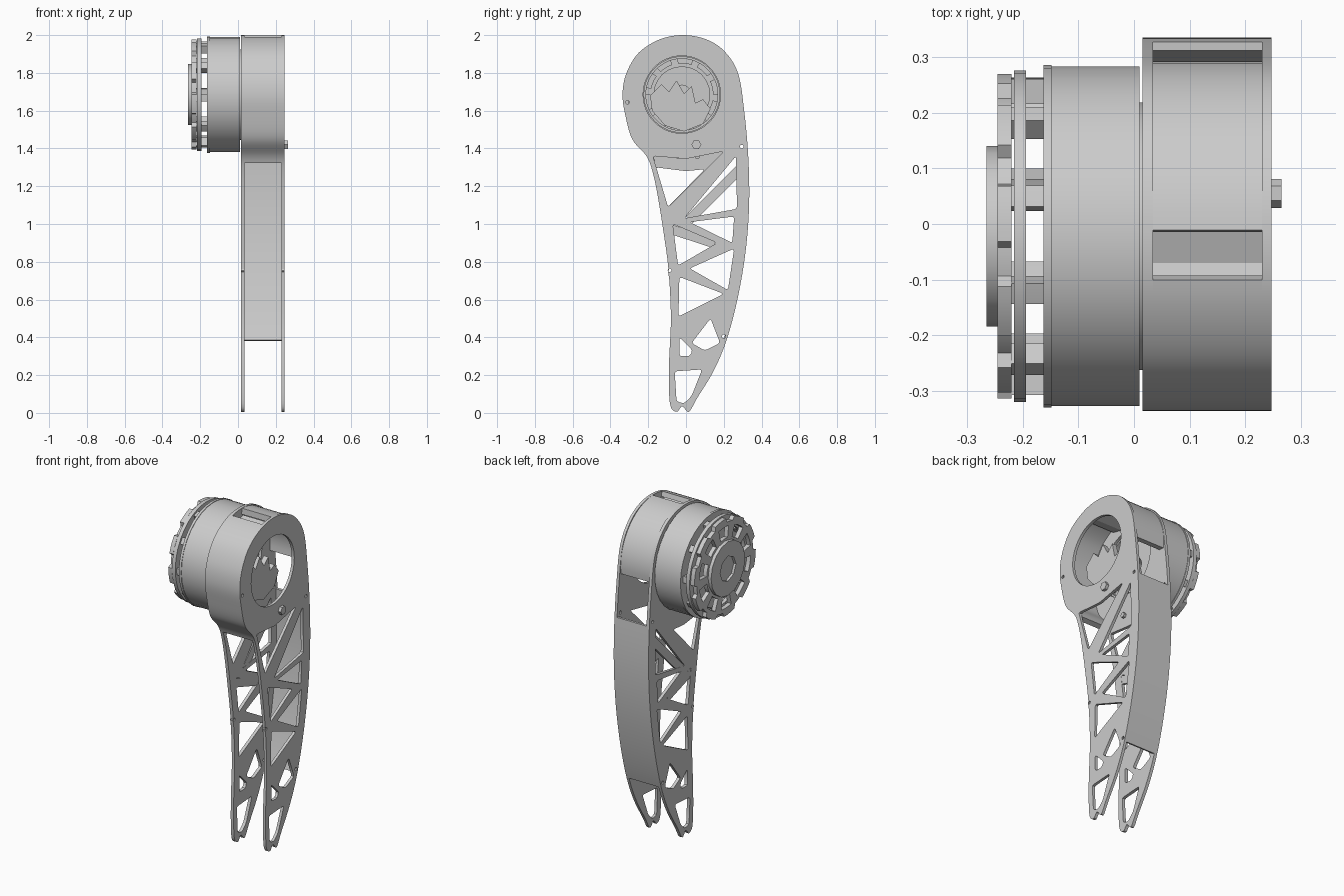
import bpy, math
from mathutils import Vector

cube = bpy.data.objects.get("Cube")
if cube:
    bpy.data.objects.remove(cube, do_unlink=True)

grey = bpy.data.materials.new("satin grey")
grey.use_nodes = True
grey.diffuse_color = (0.6, 0.6, 0.6, 1)
grey.node_tree.nodes["Principled BSDF"].inputs["Base Color"].default_value = (0.6, 0.6, 0.6, 1)

AXIS = (-0.022, 1.685)   # motor axis in (y, z)


def slab(name, x0, x1, loops):
    """Extrude closed (y, z) loops along x; inner loops become holes."""
    curve = bpy.data.curves.new(name, 'CURVE')
    curve.dimensions = '2D'
    curve.fill_mode = 'BOTH'
    curve.extrude = (x1 - x0) / 2
    for loop in loops:
        spline = curve.splines.new('POLY')
        spline.points.add(len(loop) - 1)
        for point, (y, z) in zip(spline.points, loop):
            point.co = (y, z, 0, 1)
        spline.use_cyclic_u = True
    temp = bpy.data.objects.new(name + " curve", curve)
    bpy.context.collection.objects.link(temp)
    graph = bpy.context.evaluated_depsgraph_get()
    mesh = bpy.data.meshes.new_from_object(temp.evaluated_get(graph))
    bpy.data.objects.remove(temp, do_unlink=True)
    mesh.name = name
    mesh.materials.clear()
    mesh.materials.append(grey)
    mesh.shade_smooth()
    mesh.set_sharp_from_angle(angle=math.radians(30))
    obj = bpy.data.objects.new(name, mesh)
    obj.location.x = (x0 + x1) / 2
    obj.rotation_euler = (math.pi / 2, 0, math.pi / 2)
    bpy.context.collection.objects.link(obj)
    return obj


def polar(r, a, c=AXIS):
    return (c[0] + r * math.cos(a), c[1] + r * math.sin(a))


def circle(r, c=AXIS, n=48):
    return [polar(r, math.tau * i / n, c) for i in range(n)]


def sector(r0, r1, a0, a1, n=5):
    """Annular sector outline."""
    angles = [a0 + (a1 - a0) * i / n for i in range(n + 1)]
    return [polar(r1, a) for a in angles] + [polar(r0, a) for a in reversed(angles)]


def smooth(points, n=6):
    """Closed Catmull-Rom loop."""
    p, out = [Vector(q) for q in points], []
    for i in range(len(p)):
        a, b, c, d = (p[(i + k) % len(p)] for k in (-1, 0, 1, 2))
        for j in range(n):
            t = j / n
            v = b + (c - a) * t / 2 + (a - b * 2.5 + c * 2 - d / 2) * t * t \
                + ((b - c) * 1.5 + (d - a) / 2) * t ** 3
            out.append(tuple(v))
    return out


def rounded(points, r=0.014):
    """Polygon with softened corners."""
    p, out = [Vector(q) for q in points], []
    for i, b in enumerate(p):
        u = (p[i - 1] - b).normalized() * r
        w = (p[(i + 1) % len(p)] - b).normalized() * r
        out += [tuple(b + u), tuple(b + (u + w) * 0.25), tuple(b + w)]
    return out


def band(name, x0, x1, path, thick):
    """Strip that follows an open path, thickened towards its right hand side."""
    p = [Vector(q) for q in path]
    inner = []
    for i, q in enumerate(p):
        t = (p[min(i + 1, len(p) - 1)] - p[max(i - 1, 0)]).normalized()
        inner.append(tuple(q + Vector((t.y, -t.x)) * thick))
    return slab(name, x0, x1, [list(path) + inner[::-1]])


# Leg side profile, clockwise from the front of the head
outline = smooth([
    (-.336, 1.69), (-.315, 1.8), (-.25, 1.907), (-.14, 1.977), (-.02, 2), (.1, 1.98),
    (.2, 1.918), (.275, 1.8), (.308, 1.6), (.33, 1.35), (.334, 1.1), (.315, .85),
    (.272, .6), (.213, .38), (.145, .22), (.06, .08), (.015, .006), (-.02, .035),
    (-.05, .006), (-.085, .05), (-.09, .25), (-.08, .5), (-.092, .75), (-.118, .95),
    (-.15, 1.15), (-.178, 1.28), (-.21, 1.36), (-.285, 1.45), (-.322, 1.58)])

# Truss windows shared by both side plates
windows = [rounded(w) for w in (
    [(.265, 1.36), (.27, 1.08), (-.01, 1.03)],
    [(-.07, 1), (.165, .9), (-.042, .78)],
    [(.02, 1.01), (.255, 1.04), (.245, .9)],
    [(.255, .87), (.222, .65), (.02, .765)],
    [(-.035, .72), (.2, .63), (-.04, .51)],
    [(.13, .5), (.18, .37), (.1, .33), (.03, .37)],
    [(-.035, .4), (.035, .33), (.02, .3), (-.035, .3)],
    [(-.06, .22), (.085, .23), (.03, .09), (-.01, .05), (-.05, .06)])]
pins = [circle(.01, c, 10) for c in ((-.31, 1.645), (.295, 1.41), (.2, .405), (-.087, .755))]
near_top = rounded([(-.175, 1.36), (0, 1.345), (.2, 1.385), (-.095, 1.09)])
far_top = rounded([(-.16, 1.3), (0, 1.28), (.1, 1.29), (-.095, 1.09)])

slab("outer_side_plate", .23, .247, [outline, circle(.205), near_top] + windows + pins)
slab("inner_side_plate", .015, .034, [outline, circle(.2), far_top] + windows + pins)

# Extra diagonal struts on the inner plate
for i, (a, b) in enumerate((((0, 1.04), (.28, 1.32)), ((-.085, 1), (.16, .92)))):
    band(f"inner_strut_{i}", .016, .033, [a, b], .05)

# Head shell in two parts with an access window between them on top
front = sorted([p for p in outline if p[0] < -.1 and p[1] > 1.32], key=lambda p: p[1])
rear_arc = [polar(.315, math.radians(88 - 6 * i)) for i in range(17)]
band("head_shell_front", .033, .231, front, .03)
band("head_shell_rear", .033, .231, rear_arc, .035)
band("access_window_floor", .033, .231, [(-.13, 1.945), (-.07, 1.93), (0, 1.955)], .02)

# Curved back panel between the plates
back = [p for p in outline if p[0] > .1 and .365 < p[1] < 1.42]
band("back_panel", .033, .231, back, .016)

# Motor can, hollow towards the leg
slab("motor_can", -.15, .01, [circle(.305, n=32), circle(.2)])
slab("motor_can_lip", -.163, -.148, [circle(.308, n=32)])
slab("motor_collar", -.02, .017, [circle(.24), circle(.19)])

# Winding teeth and gearbox seen inside the head opening
N = 10
STEP = math.tau / N
for i in range(N):
    slab(f"winding_tooth_{i}", -.11, -.01, [sector(.165, .205, i * STEP, (i + .7) * STEP)])
slab("gearbox_plate", -.1, -.03, [circle(.15, n=24), circle(.05, n=16)])

# Drive carrier: ragged plate just behind the opening, held by a stub shaft
slab("carrier_plate", .15, .18, [[
    (-.18, 1.6), (-.11, 1.52), (-.01, 1.49), (.09, 1.53), (.13, 1.61), (.09, 1.66),
    (.05, 1.64), (.03, 1.73), (-.01, 1.69), (-.05, 1.76), (-.09, 1.7), (-.13, 1.74), (-.19, 1.68)]])
slab("carrier_shaft", -.04, .155, [circle(.06, (-.03, 1.62), 12)])

# Open end cage: notched face, middle ring and posts
rim = []
for i in range(N):
    rim += sector(0, .292, i * STEP, (i + .55) * STEP)[:6]
    rim += sector(0, .268, (i + .62) * STEP, (i + .93) * STEP)[:6]
slots = [sector(.175, .245, (i + .12) * STEP, (i + .72) * STEP) for i in range(N)]
slab("cage_face", -.245, -.22, [rim] + slots)
slab("cage_ring", -.216, -.194, [circle(.298, n=32), circle(.235, n=32)])
for i in range(N):
    slab(f"cage_post_{i}", -.222, -.16, [sector(.24, .285, (i - .02) * STEP, (i + .2) * STEP, 2)])

# End hub with a recess
slab("hub_cap", -.265, -.24, [circle(.162, n=16), circle(.075, n=8)])
slab("hub_floor", -.25, -.235, [circle(.1, n=8)])

# Fasteners below the head opening
slab("hex_bolt", .24, .265, [circle(.026, (.055, 1.42), 6)])
for i, y in enumerate((-.04, .06)):
    slab(f"inner_bolt_{i}", .03, .05, [circle(.016, (y, 1.36), 6)])
